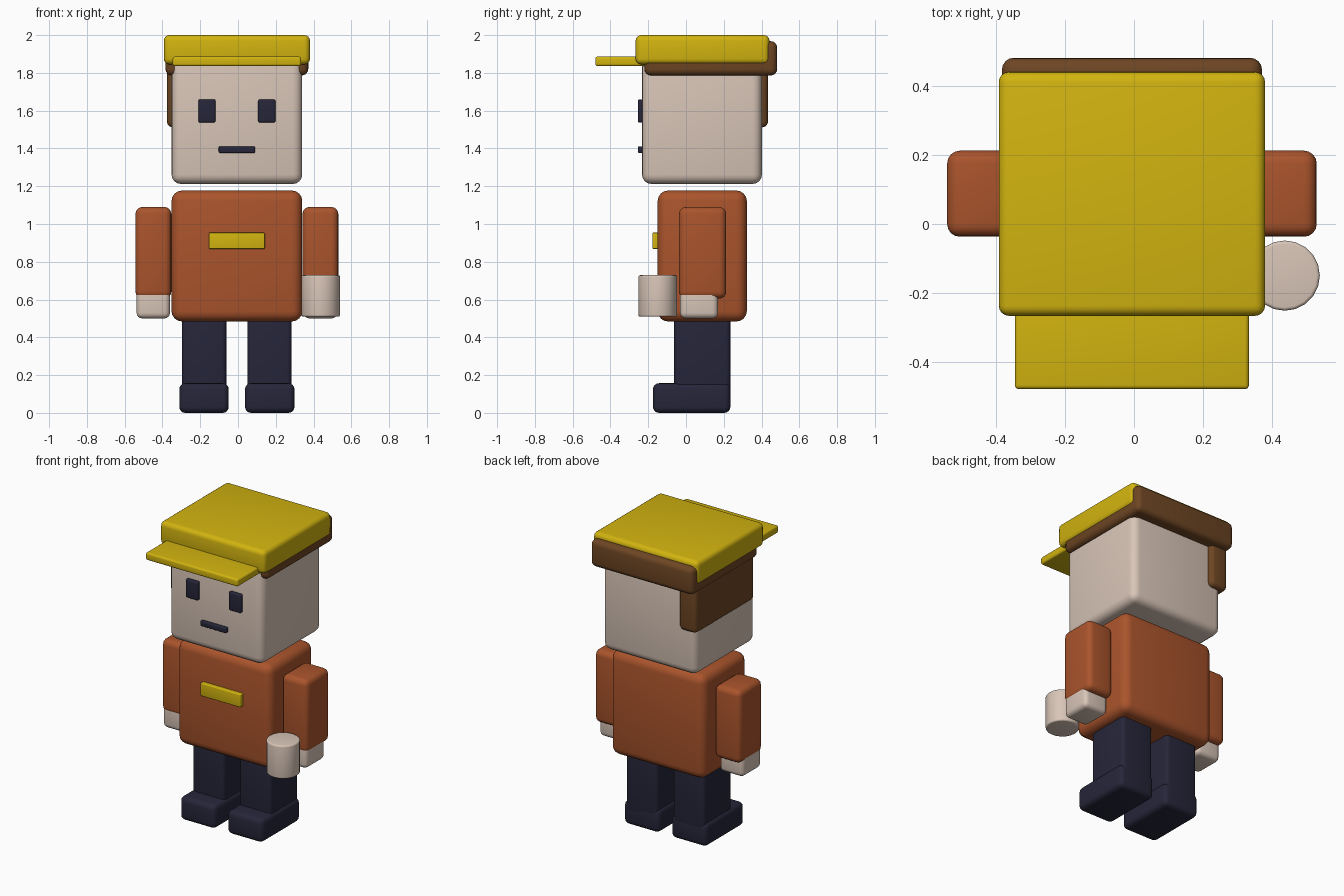
import bpy
import math

default = bpy.data.objects.get("Cube")
if default:
    bpy.data.objects.remove(default, do_unlink=True)

MID = -0.006  # the figure's own centre line


def material(name, rgb):
    mat = bpy.data.materials.new(name)
    mat.use_nodes = True
    mat.diffuse_color = (*rgb, 1)
    bsdf = next(n for n in mat.node_tree.nodes if n.type == "BSDF_PRINCIPLED")
    bsdf.inputs["Base Color"].default_value = (*rgb, 1)
    return mat


yellow = material("yellow", (0.645, 0.456, 0.005))
rust = material("rust orange", (0.402, 0.089, 0.025))
skin = material("skin", (0.687, 0.558, 0.474))
navy = material("dark navy", (0.019, 0.019, 0.042))
brown = material("hair brown", (0.156, 0.061, 0.017))


def finish(name, mat, bevel):
    """Name, colour, round and smooth the active object."""
    obj = bpy.context.object
    obj.name = name
    obj.data.materials.append(mat)
    mod = obj.modifiers.new("rounded edges", "BEVEL")
    mod.width = bevel
    mod.segments = 4
    mod.limit_method = "ANGLE"
    mod.angle_limit = math.radians(40)
    bpy.ops.object.modifier_apply(modifier=mod.name)
    bpy.ops.object.shade_smooth_by_angle(angle=math.radians(35))
    return obj


def box(name, mat, xs, ys, zs, bevel):
    """Rounded box between the given limits; x is measured from the centre line."""
    spans = (xs, ys, zs)
    centre = [(a + b) / 2 for a, b in spans]
    centre[0] += MID
    bpy.ops.mesh.primitive_cube_add(size=1, location=centre)
    bpy.context.object.scale = [b - a for a, b in spans]
    bpy.ops.object.transform_apply(location=False, rotation=False, scale=True)
    return finish(name, mat, bevel)


def pair(name, mat, xs, ys, zs, bevel):
    """The same box on both sides."""
    box("left_" + name, mat, xs, ys, zs, bevel)
    box("right_" + name, mat, (-xs[1], -xs[0]), ys, zs, bevel)


# Legs and feet
pair("foot", navy, (0.043, 0.305), (-0.175, 0.235), (0, 0.157), 0.032)
pair("leg", navy, (0.056, 0.29), (-0.063, 0.235), (0.08, 0.56), 0.025)

# Torso and arms
box("torso", rust, (-0.346, 0.346), (-0.15, 0.322), (0.484, 1.177), 0.055)
box("chest_badge", yellow, (-0.148, 0.148), (-0.178, -0.13), (0.868, 0.954), 0.006)
pair("arm", rust, (0.347, 0.537), (-0.037, 0.213), (0.605, 1.09), 0.037)
pair("hand", skin, (0.354, 0.531), (-0.032, 0.17), (0.5, 0.68), 0.03)

# Mug held in the left hand
bpy.ops.mesh.primitive_cylinder_add(vertices=20, radius=0.102, depth=0.22,
                                    location=(0.438, -0.15, 0.619))
finish("mug", skin, 0.01)

# Head and face
box("head", skin, (-0.346, 0.346), (-0.233, 0.402), (1.212, 1.89), 0.05)
pair("eye", navy, (0.113, 0.204), (-0.255, -0.2), (1.537, 1.66), 0.01)
box("mouth", navy, (-0.096, 0.096), (-0.255, -0.2), (1.376, 1.411), 0.007)

# Hair band with a longer lock on the right side
box("hair_band", brown, (-0.378, 0.378), (-0.22, 0.483), (1.786, 1.968), 0.035)
box("side_hair", brown, (-0.37, -0.24), (-0.19, 0.434), (1.512, 1.9), 0.03)

# Cap
box("cap_crown", yellow, (-0.387, 0.387), (-0.267, 0.442), (1.845, 2.0), 0.03)
box("cap_brim", yellow, (-0.34, 0.34), (-0.48, -0.15), (1.836, 1.886), 0.012)
